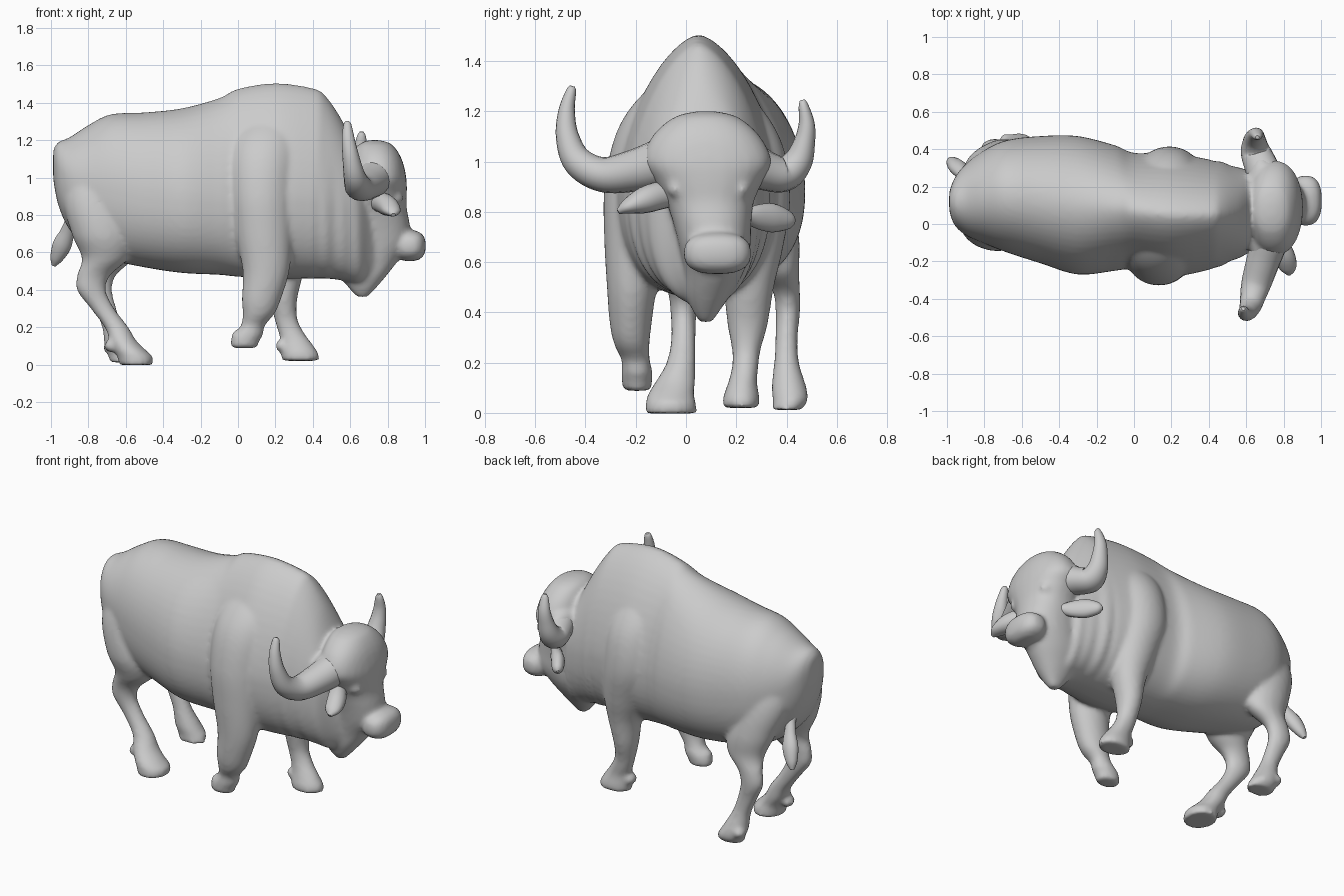
import bpy, bmesh
from math import sin, cos, pi
from mathutils import Vector


def spline(keys, n=6):
    """Catmull-Rom interpolation through tuples of any length."""
    out = []
    for i in range(len(keys) - 1):
        a, b, c, d = keys[max(i - 1, 0)], keys[i], keys[i + 1], keys[min(i + 2, len(keys) - 1)]
        for k in range(n):
            t = k / n
            out.append([0.5 * (2 * q + (r - p) * t + (2 * p - 5 * q + 4 * r - s) * t * t
                               + (3 * q - p - 3 * r + s) * t ** 3) for p, q, r, s in zip(a, b, c, d)])
    return out + [list(keys[-1])]


def skin(name, rings):
    """Bridge a list of rings into a closed, smooth-shaded object."""
    bm = bmesh.new()
    loops = [[bm.verts.new(p) for p in ring] for ring in rings]
    n = len(loops[0])
    for a, b in zip(loops, loops[1:]):
        for j in range(n):
            bm.faces.new((a[j], a[(j + 1) % n], b[(j + 1) % n], b[j]))
    bm.faces.new(loops[0])
    bm.faces.new(loops[-1])
    bmesh.ops.recalc_face_normals(bm, faces=bm.faces)
    mesh = bpy.data.meshes.new(name)
    bm.to_mesh(mesh)
    bm.free()
    ob = bpy.data.objects.new(name, mesh)
    bpy.context.collection.objects.link(ob)
    for p in mesh.polygons:
        p.use_smooth = len(p.vertices) == 4
    return ob


def power(v, e):
    return abs(v) ** e * (1 if v >= 0 else -1)


def column(name, keys, e=1.0):
    """Stack of horizontal slices (z, x, y, rx, ry)."""
    return skin(name, [[(x + rx * power(cos(2 * pi * j / 28), e), y + ry * power(sin(2 * pi * j / 28), e), z)
                        for j in range(28)] for z, x, y, rx, ry in spline(keys)])


def tube(name, keys, up):
    """Sweep along points (x, y, z, r_side, r_up)."""
    pts, rings = spline(keys), []
    for i, k in enumerate(pts):
        t = (Vector(pts[min(i + 1, len(pts) - 1)][:3]) - Vector(pts[max(i - 1, 0)][:3])).normalized()
        s = t.cross(Vector(up)).normalized()
        u = s.cross(t)
        rings.append([Vector(k[:3]) + s * k[3] * cos(a) + u * k[4] * sin(a)
                      for a in [2 * pi * j / 16 for j in range(16)]])
    return skin(name, rings)


def ball(name, loc, r, e=1.0):
    keys = [(loc[2] + r[2] * power(sin(a), e), loc[0], loc[1], r[0] * max(power(cos(a), e), .02),
             r[1] * max(power(cos(a), e), .02)) for a in [-pi / 2 + pi * i / 10 for i in range(11)]]
    return column(name, keys, e)


# Torso: x, centre y, half width, top z, widest z, bottom z, upper roundness
torso_keys = [
    (-.988, .12, .05, 1.15, 1.08, .99, 2), (-.96, .12, .125, 1.19, 1.04, .85, 2),
    (-.90, .13, .19, 1.215, .99, .72, 2), (-.80, .145, .25, 1.28, .96, .62, 2),
    (-.68, .148, .30, 1.338, .94, .56, 2), (-.50, .13, .34, 1.348, .90, .52, 2),
    (-.30, .10, .37, 1.37, .88, .49, 1.9), (-.10, .085, .335, 1.425, .87, .48, 1.75),
    (.00, .07, .31, 1.475, .87, .47, 1.65), (.20, .05, .33, 1.505, .88, .46, 1.58),
    (.40, .05, .295, 1.478, .87, .46, 1.6), (.47, .055, .275, 1.435, .85, .46, 1.65),
    (.56, .06, .24, 1.30, .83, .45, 1.8), (.64, .07, .21, 1.13, .80, .43, 2),
    (.72, .08, .12, 1.0, .75, .45, 2)]
rings = []
for x, y, w, top, mid, bot, p in spline(torso_keys):
    ring = []
    for j in range(56):
        a = 2 * pi * j / 56
        e = 2 / p if sin(a) > 0 else .85
        fold = .02 * sin(70 * x) * max(0, .6 - sin(a)) if x > .38 else 0  # neck folds
        ring.append((x, y + w * (1 + fold) * power(cos(a), e),
                     mid + (top - mid if sin(a) > 0 else mid - bot) * power(sin(a), e)))
    rings.append(ring)
parts = [skin("body", rings)]

# Legs: horizontal slices from the shoulder or hip down to the hoof
parts.append(column("front_leg_near", [
    (1.36, .17, .02, .10, .08), (1.24, .15, -.06, .17, .14), (1.1, .135, -.125, .185, .158),
    (.9, .13, -.17, .175, .155), (.7, .14, -.198, .155, .128), (.5, .15, -.215, .125, .10),
    (.35, .125, -.22, .105, .083), (.27, .11, -.215, .085, .07), (.21, .08, -.20, .065, .057),
    (.16, .055, -.195, .08, .063), (.12, .035, -.195, .077, .06), (.088, .035, -.195, .07, .055)]))
parts.append(column("front_leg_far", [
    (1.32, .17, .10, .10, .08), (1.2, .17, .17, .16, .14), (1.05, .18, .235, .17, .155),
    (.85, .19, .27, .165, .145), (.65, .23, .265, .135, .12), (.5, .25, .25, .10, .10),
    (.35, .245, .245, .072, .08), (.25, .255, .24, .062, .057), (.18, .28, .235, .067, .053),
    (.12, .31, .225, .08, .058), (.06, .33, .22, .10, .073), (.02, .335, .22, .10, .073)]))
parts.append(column("hind_leg_near", [
    (1.15, -.76, .09, .12, .12), (.9, -.77, .02, .165, .14), (.7, -.725, -.01, .165, .135),
    (.57, -.71, -.01, .125, .10), (.48, -.77, -.01, .09, .062), (.4, -.785, -.01, .078, .052),
    (.3, -.725, -.01, .064, .049), (.2, -.65, -.02, .064, .058), (.13, -.615, -.04, .07, .078),
    (.075, -.575, -.06, .085, .092), (.04, -.55, -.06, .095, .10), (-.002, -.545, -.06, .09, .103)]))
parts.append(column("hind_leg_far", [
    (1.15, -.76, .20, .12, .12), (.9, -.75, .27, .165, .14), (.7, -.70, .335, .15, .115),
    (.57, -.68, .37, .12, .08), (.48, -.73, .40, .08, .054), (.4, -.745, .405, .072, .049),
    (.3, -.71, .40, .06, .045), (.2, -.67, .40, .057, .05), (.1, -.635, .41, .078, .07),
    (.05, -.61, .415, .085, .07), (.012, -.60, .40, .085, .06)]))

# Dewclaws behind each pastern
for x, y, z in [(.0, -.2, .15), (.235, .22, .1), (-.68, -.05, .10), (-.685, .44, .09)]:
    parts.append(ball("dewclaw", (x, y, z), (.035, .045, .035)))

# Head: forehead dome down through the face to the beard
parts.append(column("head", [
    (1.2, .73, .08, .03, .04), (1.175, .735, .08, .09, .13), (1.1, .745, .08, .13, .215),
    (1.0, .75, .085, .15, .255), (.92, .745, .09, .158, .215), (.84, .74, .095, .162, .175),
    (.75, .74, .105, .178, .155), (.65, .735, .115, .185, .14), (.56, .69, .11, .17, .12),
    (.47, .67, .09, .12, .088), (.40, .665, .08, .065, .05), (.362, .665, .08, .03, .025)], .9))
parts.append(ball("muzzle", (.918, .125, .635), (.087, .135, .083), .8))
# Horn boss across the back of the skull, and brows
parts.append(ball("horn_boss", (.68, .08, 1.0), (.09, .29, .10)))
for s in (-1, 1):
    parts.append(ball("eye", (.845, .09 + s * .135, .89), (.04, .03, .03)))

# Fuse the fleshy parts into one smooth skin
bpy.ops.object.select_all(action='DESELECT')
for ob in parts:
    ob.select_set(True)
bpy.context.view_layer.objects.active = parts[0]
bpy.ops.object.join()
mod = parts[0].modifiers.new("fuse", 'REMESH')
mod.mode = 'VOXEL'
mod.voxel_size = .014
mod.use_smooth_shade = True
mod = parts[0].modifiers.new("blend", 'SMOOTH')
mod.factor = .5
mod.iterations = 7

# Horns
tube("horn_near", [(.73, -.08, 1.0, .10, .10), (.69, -.2, .965, .085, .09), (.65, -.33, .948, .07, .078),
                   (.625, -.43, 1.0, .06, .06), (.605, -.472, 1.1, .046, .046), (.59, -.475, 1.2, .033, .035),
                   (.585, -.457, 1.28, .02, .022), (.585, -.452, 1.3, .01, .01)], (1, 0, 0))
tube("horn_far", [(.72, .22, 1.0, .10, .10), (.68, .31, .965, .08, .09), (.65, .39, .95, .07, .08),
                  (.645, .445, 1.0, .058, .062), (.65, .472, 1.08, .042, .047), (.655, .48, 1.15, .032, .037),
                  (.66, .468, 1.22, .02, .024), (.66, .463, 1.245, .01, .01)], (1, 0, 0))

# Ears
tube("ear_near", [(.73, -.03, .87, .04, .045), (.77, -.10, .865, .05, .055), (.805, -.17, .845, .055, .052),
                  (.825, -.235, .82, .045, .03), (.83, -.27, .80, .012, .01)], (0, 0, 1))
tube("ear_far", [(.74, .24, .785, .03, .03), (.70, .29, .78, .035, .05), (.65, .35, .775, .04, .057),
                 (.61, .41, .765, .03, .035), (.595, .43, .76, .008, .008)], (0, 0, 1))

# Tail with tuft
tube("tail", [(-.955, .13, 1.1, .03, .03), (-.94, .17, .95, .025, .025), (-.90, .22, .8, .025, .025),
              (-.91, .26, .72, .035, .03), (-.94, .30, .64, .05, .04), (-.97, .33, .57, .035, .03),
              (-.985, .345, .53, .012, .012)], (0, 1, 0))
